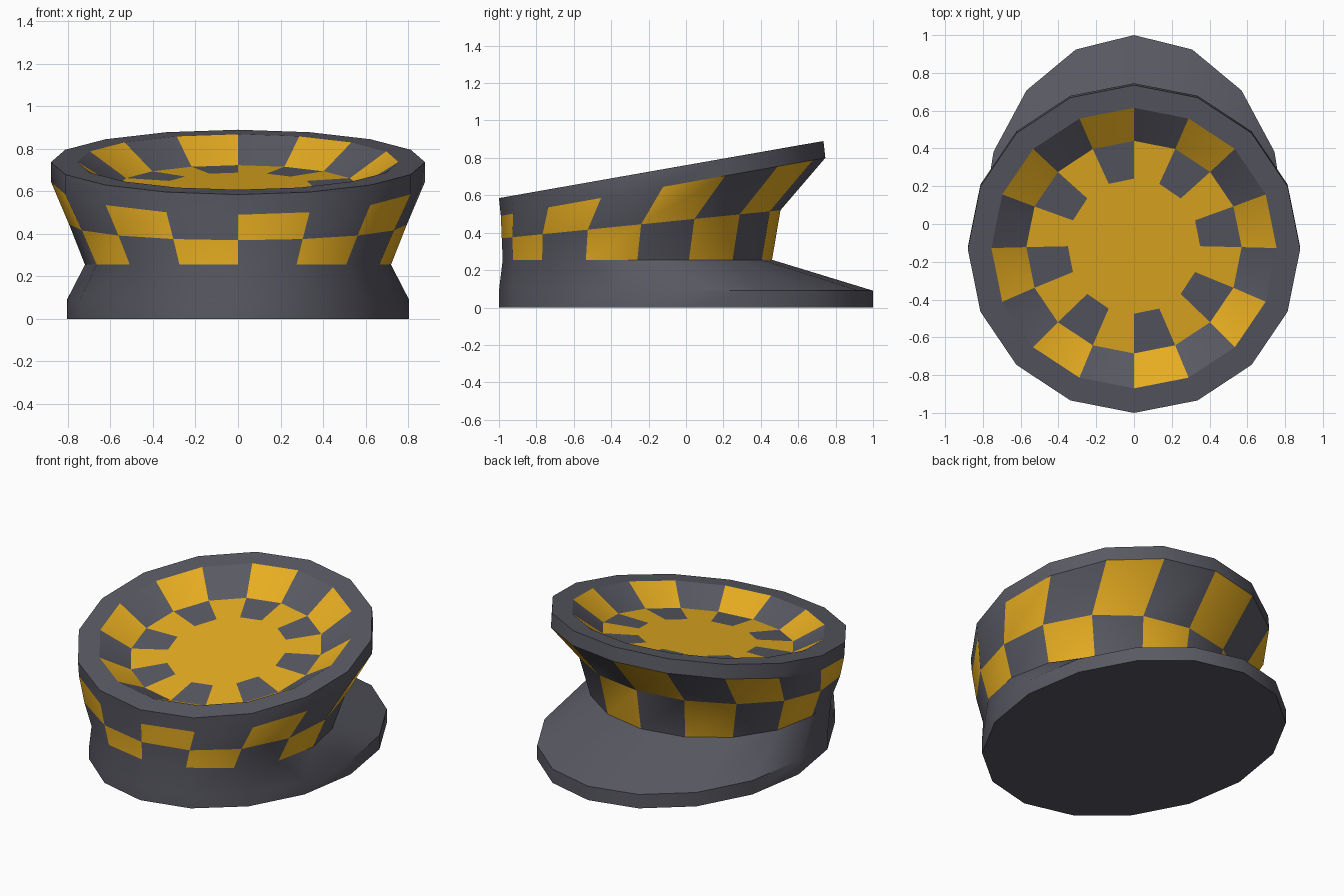
import bpy, bmesh, math

if "Cube" in bpy.data.objects:
    bpy.data.objects.remove(bpy.data.objects["Cube"])

SIDES = 16
TILT = 0.176  # slope of the top plane


def material(name, color):
    m = bpy.data.materials.new(name)
    m.diffuse_color = color
    m.use_nodes = True
    m.node_tree.nodes["Principled BSDF"].inputs["Base Color"].default_value = m.diffuse_color
    return m


grey = material("dark_grey", (0.1, 0.1, 0.125, 1))
yellow = material("amber", (0.8, 0.42, 0.015, 1))

# Elliptical rings from bottom outside to bowl floor:
# rx, y_front, y_back, z_front, z_back
top_z = lambda y, drop=0.0: 0.585 + (y + 1) * TILT - drop
RINGS = [
    (0.805, -1.0, 1.0, 0.0, 0.0),
    (0.805, -1.0, 1.0, 0.09, 0.09),
    (0.72, -0.98, 0.46, 0.255, 0.255),
    (0.795, -0.985, 0.505, 0.37, 0.52),
    (0.88, -0.99, 0.745, 0.49, 0.80),
    (0.88, -1.0, 0.735, 0.585, 0.89),
    (0.755, -0.87, 0.615, top_z(-0.87), top_z(0.615)),
    (0.57, -0.685, 0.44, top_z(-0.685, 0.115), top_z(0.44, 0.115)),
    (0.35, -0.475, 0.24, top_z(-0.475, 0.115), top_z(0.24, 0.115)),
]
# Which segments are yellow in each checkered band (0 = even, 1 = odd)
CHECKS = {2: 1, 3: 0, 6: 0, 7: 1}

bm = bmesh.new()
loops = []
for rx, y0, y1, z0, z1 in RINGS:
    loop = []
    for k in range(SIDES):
        a = 2 * math.pi * k / SIDES
        t = (1 + math.sin(a)) / 2
        loop.append(bm.verts.new((rx * math.cos(a), y0 + (y1 - y0) * t, z0 + (z1 - z0) * t)))
    loops.append(loop)

# Bands between the rings
for i, (lo, hi) in enumerate(zip(loops, loops[1:])):
    for k in range(SIDES):
        n = (k + 1) % SIDES
        f = bm.faces.new((lo[k], lo[n], hi[n], hi[k]))
        f.material_index = int(i in CHECKS and k % 2 == CHECKS[i])

# Underside and bowl floor
bm.faces.new(loops[0][::-1])
bm.faces.new(loops[-1]).material_index = 1

mesh = bpy.data.meshes.new("checkered_bumper")
bm.to_mesh(mesh)
bm.free()
mesh.materials.append(grey)
mesh.materials.append(yellow)
obj = bpy.data.objects.new("checkered_bumper", mesh)
bpy.context.collection.objects.link(obj)
bpy.context.view_layer.objects.active = obj
obj.select_set(True)
bpy.ops.object.shade_smooth_by_angle(angle=math.radians(30))
